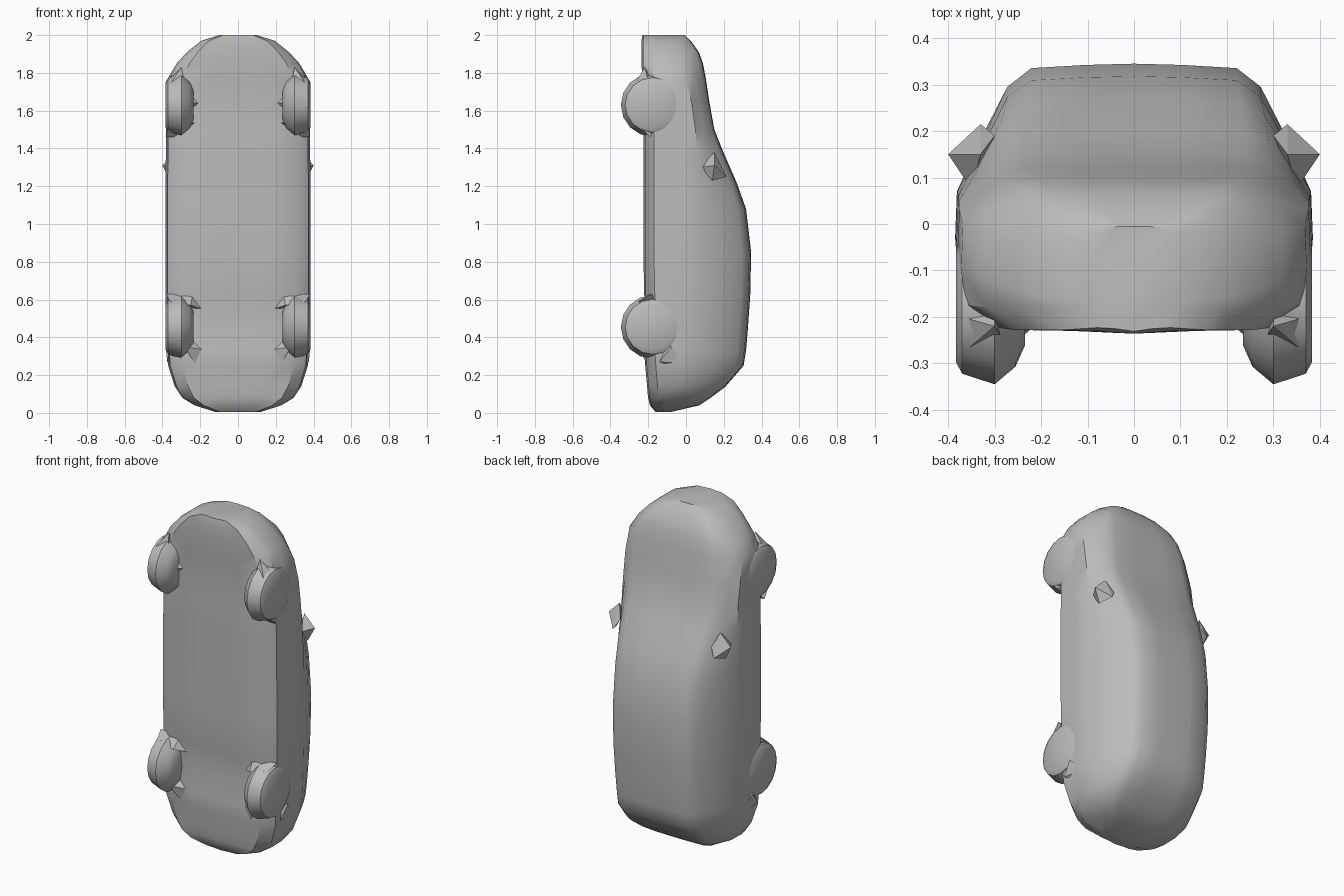
import bpy, bmesh, math
from mathutils import Vector

grey = bpy.data.materials.new("body grey")
grey.diffuse_color = (0.5, 0.5, 0.5, 1)


def add_object(name, bm, angle=30):
    bmesh.ops.recalc_face_normals(bm, faces=bm.faces)
    mesh = bpy.data.meshes.new(name)
    bm.to_mesh(mesh)
    bm.free()
    mesh.materials.append(grey)
    ob = bpy.data.objects.new(name, mesh)
    bpy.context.collection.objects.link(ob)
    bpy.ops.object.select_all(action='DESELECT')
    ob.select_set(True)
    bpy.context.view_layer.objects.active = ob
    bpy.ops.object.shade_smooth_by_angle(angle=math.radians(angle))
    return ob


def loft(bm, rings):
    """Skin closed rings of equal length and cap both ends."""
    loops = [[bm.verts.new(p) for p in ring] for ring in rings]
    n = len(loops[0])
    for a, b in zip(loops, loops[1:]):
        for i in range(n):
            j = (i + 1) % n
            bm.faces.new((a[i], a[j], b[j], b[i]))
    bm.faces.new(loops[0])
    bm.faces.new(loops[-1])


def hull(name, points):
    """Faceted convex solid through the points."""
    bm = bmesh.new()
    for p in points:
        bm.verts.new(p)
    bmesh.ops.convex_hull(bm, input=bm.verts)
    return add_object(name, bm, 10)


# Body stations along the length: z, half width, floor y, belt y, roof half width, roof y
stations = [
    (0.005, 0.12, -0.155, -0.12, 0.09, -0.08),
    (0.04, 0.23, -0.185, -0.05, 0.19, 0.07),
    (0.08, 0.295, -0.195, 0.00, 0.23, 0.13),
    (0.14, 0.335, -0.20, 0.04, 0.25, 0.21),
    (0.25, 0.370, -0.21, 0.06, 0.25, 0.305),
    (0.33, 0.375, -0.215, 0.07, 0.25, 0.318),
    (0.45, 0.380, -0.19, 0.07, 0.255, 0.328),
    (0.62, 0.384, -0.215, 0.07, 0.26, 0.34),
    (0.85, 0.385, -0.22, 0.07, 0.26, 0.345),
    (1.08, 0.385, -0.22, 0.07, 0.26, 0.318),
    (1.22, 0.384, -0.22, 0.07, 0.27, 0.268),
    (1.38, 0.382, -0.22, 0.06, 0.28, 0.198),
    (1.50, 0.380, -0.22, 0.05, 0.28, 0.15),
    (1.64, 0.380, -0.215, 0.03, 0.27, 0.125),
    (1.77, 0.372, -0.225, 0.00, 0.26, 0.105),
    (1.85, 0.325, -0.23, -0.02, 0.24, 0.09),
    (1.91, 0.270, -0.23, -0.04, 0.21, 0.068),
    (1.97, 0.195, -0.23, -0.06, 0.15, 0.025),
    (2.0, 0.100, -0.225, -0.08, 0.08, -0.005),
]
rings = []
for z, w, floor, belt, rw, top in stations:
    h = top - belt
    half = [(0.42 * w, floor), (0.79 * w, floor + 0.002), (0.97 * w, floor + 0.05),
            (w, belt - 0.10 if belt - 0.10 > floor + 0.06 else floor + 0.055),
            (0.99 * w, belt), (rw + 0.55 * (w - rw), belt + 0.42 * h),
            (rw + 0.1 * (w - rw), belt + 0.82 * h), (rw * 0.85, belt + 0.965 * h),
            (rw * 0.4, belt + 0.99 * h)]
    if z < 0.02:
        half = [(x, min(max(y, floor), top)) for x, y in half]
    ring = [(0, floor - 0.006)] + half + [(0, top)] + [(-x, y) for x, y in reversed(half)]
    rings.append([(x, y, z) for x, y in ring])
bm = bmesh.new()
loft(bm, rings)
add_object("car_body", bm, 35)

# Wheels: short tapered drums
profile = [(0.235, 0.085), (0.255, 0.13), (0.30, 0.168), (0.37, 0.145), (0.383, 0.12)]
for side, label in ((1, "right"), (-1, "left")):
    for axle, zc in (("front", 1.63), ("rear", 0.455)):
        bm = bmesh.new()
        loft(bm, [[(side * x, -0.177 + r * math.cos(2 * math.pi * k / 16),
                    zc + r * math.sin(2 * math.pi * k / 16)) for k in range(16)]
                  for x, r in profile])
        add_object(f"{axle}_wheel_{label}", bm, 30)

    # Faceted arch corners and suspension lugs around the wheels
    def lug(name, pts):
        hull(f"{name}_{label}", [(side * x, y, z) for x, y, z in pts])

    lug("front_arch_corner", [(0.22, -0.20, 1.54), (0.30, -0.19, 1.46), (0.38, -0.19, 1.46),
                              (0.37, -0.26, 1.53), (0.25, -0.25, 1.53), (0.30, -0.15, 1.56)])
    lug("front_lug", [(0.19, -0.20, 1.64), (0.26, -0.20, 1.72), (0.26, -0.25, 1.64),
                      (0.26, -0.20, 1.58)])
    lug("front_arch_tip", [(0.30, -0.22, 1.83), (0.37, -0.20, 1.76), (0.36, -0.27, 1.74),
                           (0.28, -0.25, 1.74), (0.30, -0.16, 1.75)])
    lug("rear_arch_corner", [(0.19, -0.20, 0.55), (0.24, -0.20, 0.63), (0.38, -0.18, 0.63),
                             (0.36, -0.25, 0.59), (0.25, -0.25, 0.57), (0.30, -0.15, 0.54)])
    lug("rear_lug", [(0.16, -0.20, 0.33), (0.23, -0.21, 0.26), (0.28, -0.25, 0.35),
                     (0.25, -0.20, 0.39)])
    lug("rear_quarter_tip", [(0.375, -0.14, 0.27), (0.36, 0.0, 0.26), (0.383, -0.08, 0.35),
                             (0.36, -0.10, 0.36), (0.35, -0.08, 0.25)])

    # Pointed door mirror
    lug("door_mirror", [(0.40, 0.15, 1.31), (0.35, 0.075, 1.30), (0.33, 0.15, 1.38),
                        (0.33, 0.215, 1.25), (0.36, 0.14, 1.23), (0.30, 0.19, 1.30)])
